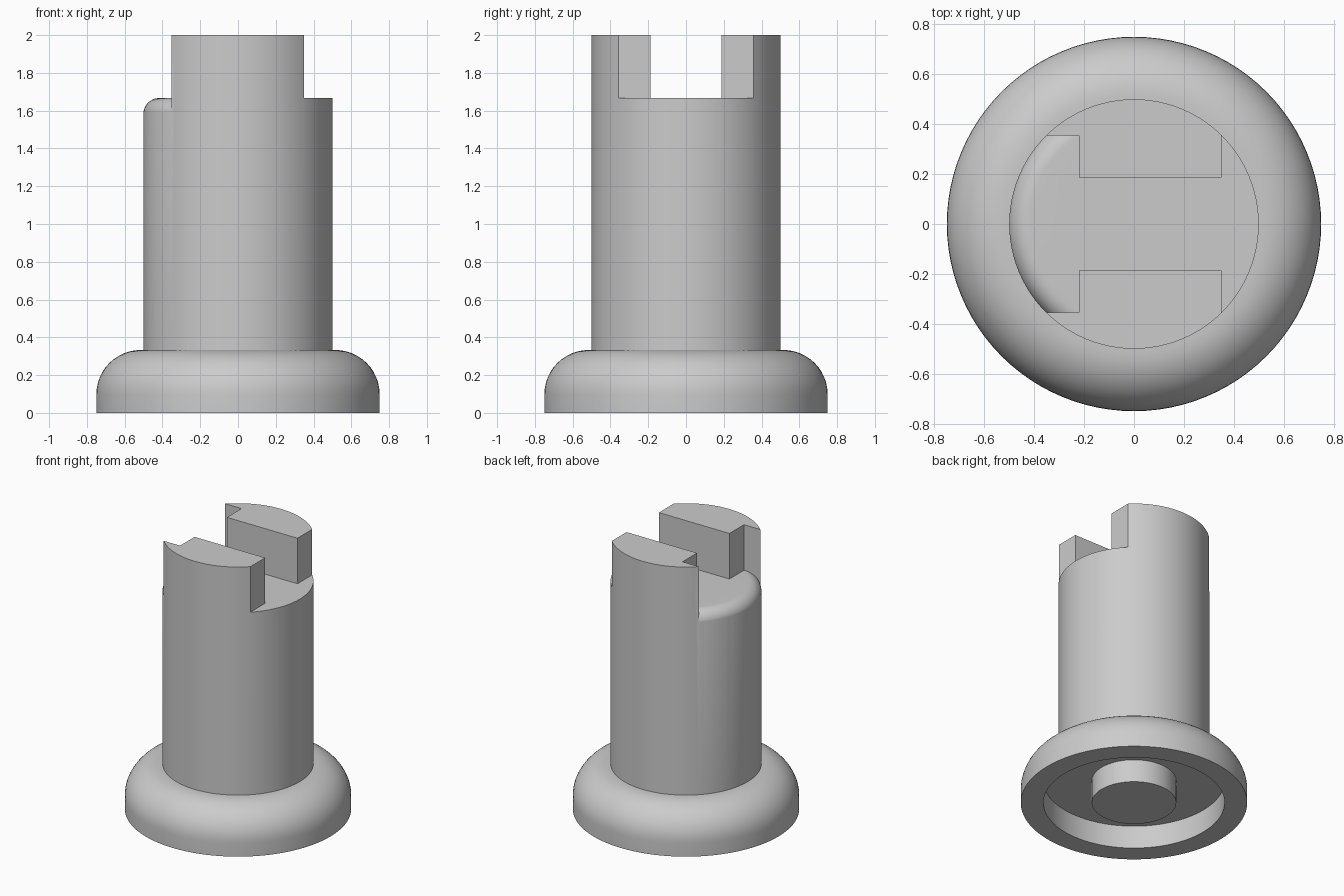
import bpy, bmesh
from math import sin, cos, pi, tau, radians
from mathutils import Vector

if "Cube" in bpy.data.objects:
    bpy.data.objects.remove(bpy.data.objects["Cube"], do_unlink=True)

SEGMENTS = 96
FLOOR = 1.667      # height of the slot floor
RADIUS = 0.5       # shaft radius
BASE_TOP = 0.333

grey = bpy.data.materials.new("light grey")
grey.use_nodes = True
colour = (0.6, 0.6, 0.6, 1)
grey.diffuse_color = colour
grey.node_tree.nodes["Principled BSDF"].inputs["Base Color"].default_value = colour


def finish(name, bm):
    bmesh.ops.recalc_face_normals(bm, faces=bm.faces)
    mesh = bpy.data.meshes.new(name)
    bm.to_mesh(mesh)
    bm.free()
    mesh.materials.append(grey)
    obj = bpy.data.objects.new(name, mesh)
    bpy.context.collection.objects.link(obj)
    return obj


def lathe(name, profile):
    bm = bmesh.new()
    verts = [bm.verts.new((r, 0, z)) for r, z in profile]
    edges = [bm.edges.new(pair) for pair in zip(verts, verts[1:])]
    bmesh.ops.spin(bm, geom=verts + edges, cent=(0, 0, 0), axis=(0, 0, 1),
                   angle=tau, steps=SEGMENTS, use_merge=True)
    bmesh.ops.remove_doubles(bm, verts=bm.verts, dist=1e-5)
    return finish(name, bm)


def box(name, low, high):
    bm = bmesh.new()
    bmesh.ops.create_cube(bm, size=1)
    low, high = Vector(low), Vector(high)
    for v in bm.verts:
        v.co = (low + high) / 2 + v.co * (high - low)
    return finish(name, bm)


def rounded(r, top, fillet, steps=12):
    """Quarter round from the outer wall up to the flat top."""
    return [(r - fillet + fillet * cos(a), top - fillet + fillet * sin(a))
            for a in (pi / 2 * i / steps for i in range(steps + 1))]


def cut(target, cutter):
    mod = target.modifiers.new("cut", "BOOLEAN")
    mod.operation = "DIFFERENCE"
    mod.solver = "EXACT"
    mod.object = cutter
    bpy.context.view_layer.objects.active = target
    bpy.ops.object.modifier_apply(modifier=mod.name)
    bpy.data.objects.remove(cutter, do_unlink=True)


# Flanged base: rounded shoulder, ring recess and central boss underneath
base = lathe("base", [(0, 0), (0.28, 0), (0.28, 0.167), (0.6, 0.167), (0.6, 0),
                      (0.75, 0)] + rounded(0.75, BASE_TOP, 0.235) + [(0, BASE_TOP)])

# Shaft with a slotted top
bm = bmesh.new()
bmesh.ops.create_cone(bm, cap_ends=True, segments=SEGMENTS, radius1=RADIUS,
                      radius2=RADIUS, depth=1.7)
bmesh.ops.translate(bm, verts=bm.verts, vec=(0, 0, 1.15))
shaft = finish("shaft", bm)

# Wide pocket on one side, its floor rolled over at the rim
pocket = box("pocket_cutter", (-0.6, -0.355, 1.5), (-0.22, 0.355, 2.1))
rim = rounded(RADIUS + 0.001, FLOOR, 0.085)
lip = lathe("lip_cutter", [(0, 1.4), (0.8, 1.4), (0.8, rim[0][1])] + rim + [(0, FLOOR)])
cut(pocket, lip)
cut(shaft, pocket)

# Slot between the prongs, and the step on the other side
cut(shaft, box("slot_cutter", (-0.3, -0.187, FLOOR), (0.6, 0.187, 2.1)))
cut(shaft, box("step_cutter", (0.35, -0.6, FLOOR), (0.6, 0.6, 2.1)))

# Smooth rounds, crisp edges
bpy.ops.object.select_all(action="DESELECT")
for obj in (base, shaft):
    obj.select_set(True)
bpy.context.view_layer.objects.active = shaft
bpy.ops.object.shade_smooth_by_angle(angle=radians(30))
